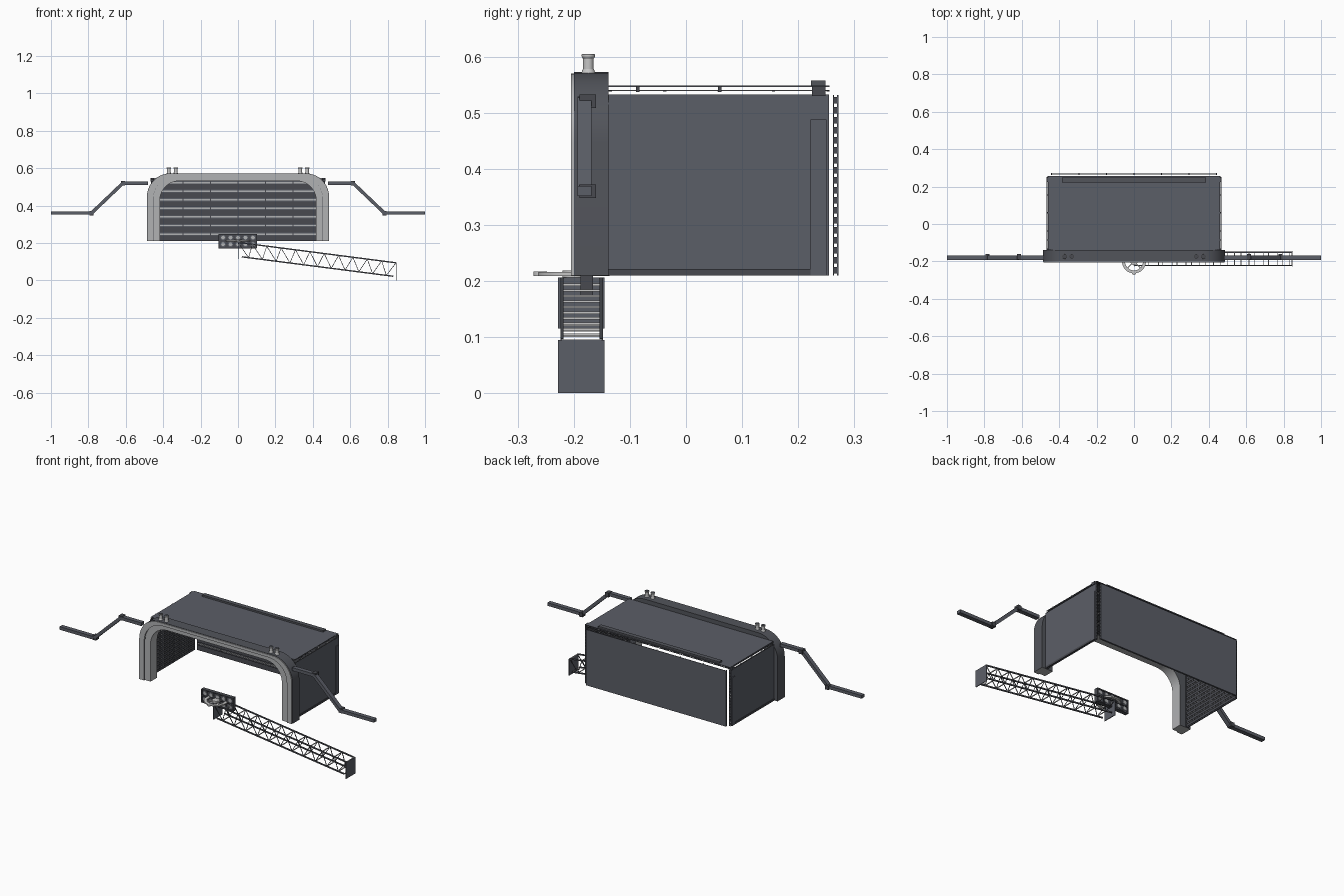
import bpy, bmesh, math
from mathutils import Vector, Matrix

if "Cube" in bpy.data.objects:
    bpy.data.objects.remove(bpy.data.objects["Cube"])


def material(name, rgb):
    m = bpy.data.materials.new(name)
    m.diffuse_color = (*rgb, 1)
    m.use_nodes = True
    m.node_tree.nodes["Principled BSDF"].inputs["Base Color"].default_value = m.diffuse_color
    return m


SLATE = material("slate panel", (0.105, 0.112, 0.135))
SHELL = material("dark slate", (0.085, 0.09, 0.105))
DARK = material("dark metal", (0.065, 0.068, 0.08))
LIGHT = material("light grey", (0.44, 0.445, 0.455))
PALE = material("pale metal", (0.56, 0.56, 0.56))


class Part:
    """Collects simple shapes into one mesh object."""
    def __init__(self, name, *mats):
        self.name, self.mats, self.bm = name, mats, bmesh.new()

    def box(self, x0, x1, y0, y1, z0, z1, mat=0):
        a, b = Vector((x0, y0, z0)), Vector((x1, y1, z1))
        size = [max(abs(s), 1e-4) for s in b - a]
        mtx = Matrix.Translation((a + b) / 2) @ Matrix.Diagonal((*size, 1))
        self.tag(bmesh.ops.create_cube(self.bm, size=1, matrix=mtx), mat)

    def beam(self, a, b, w, h, mat=0):
        # bar between two points, h measured across in the xz plane
        a, b = Vector(a), Vector(b)
        d = (b - a).normalized()
        side = Vector((0, 1, 0)) if abs(d.y) < 0.95 else Vector((1, 0, 0))
        up = d.cross(side).normalized()
        side = up.cross(d)
        rot = Matrix((d, side, up)).transposed().to_4x4()
        mtx = Matrix.Translation((a + b) / 2) @ rot @ Matrix.Diagonal(((b - a).length, w, h, 1))
        self.tag(bmesh.ops.create_cube(self.bm, size=1, matrix=mtx), mat)

    def cone(self, pos, r1, r2, depth, axis='Z', mat=0, seg=16):
        rot = Matrix.Rotation(math.pi / 2, 4, 'X') if axis == 'Y' else Matrix()
        self.tag(bmesh.ops.create_cone(self.bm, cap_ends=True, segments=seg, radius1=r1, radius2=r2,
                 depth=depth, matrix=Matrix.Translation(pos) @ rot), mat)

    def loft(self, rings, closed, rule=lambda n: 0):
        # rings of points, each ring is a closed cross-section
        vs = [[self.bm.verts.new(p) for p in r] for r in rings]
        n, k = len(vs), len(vs[0])
        faces = []
        for i in range(n if closed else n - 1):
            p, q = vs[i], vs[(i + 1) % n]
            for j in range(k):
                faces.append(self.bm.faces.new((p[j], p[(j + 1) % k], q[(j + 1) % k], q[j])))
        if not closed:
            faces += [self.bm.faces.new(vs[0]), self.bm.faces.new(vs[-1][::-1])]
        bmesh.ops.recalc_face_normals(self.bm, faces=faces)
        for f in faces:
            f.normal_update()
            f.material_index = rule(f.normal)

    def tag(self, res, mat):
        for v in res['verts']:
            for f in v.link_faces:
                f.material_index = mat

    def done(self, smooth=False):
        me = bpy.data.meshes.new(self.name)
        self.bm.to_mesh(me)
        self.bm.free()
        for m in self.mats:
            me.materials.append(m)
        ob = bpy.data.objects.new(self.name, me)
        bpy.context.collection.objects.link(ob)
        if smooth:
            bpy.ops.object.select_all(action='DESELECT')
            ob.select_set(True)
            bpy.context.view_layer.objects.active = ob
            bpy.ops.object.shade_smooth_by_angle(angle=math.radians(35))


def hoop_path(w, top, r, bottom=0.21, steps=10):
    pts = [(w, bottom)]
    for i in range(steps + 1):
        t = math.pi / 2 * i / steps
        pts.append((w - r + r * math.cos(t), top - r + r * math.sin(t)))
    return pts + [(-x, z) for x, z in reversed(pts)]


def hoop(name, outer, inner, y0, y1, rule):
    p = Part(name, SHELL, LIGHT)
    rings = [[(a[0], y0, a[1]), (a[0], y1, a[1]), (b[0], y1, b[1]), (b[0], y0, b[1])]
             for a, b in zip(hoop_path(*outer), hoop_path(*inner))]
    p.loft(rings, False, rule)
    p.done(True)


# front arch: dark shell, light front face, and a light liner set slightly back
hoop("arch_shell", (0.487, 0.572, 0.125), (0.452, 0.556, 0.115), -0.2, -0.138,
     lambda n: 1 if n.z < -0.9 else 0)
hoop("arch_face", (0.485, 0.57, 0.124), (0.454, 0.554, 0.116), -0.205, -0.2, lambda n: 1)
hoop("arch_liner", (0.452, 0.556, 0.115), (0.418, 0.532, 0.105), -0.198, -0.138,
     lambda n: 0 if n.y > 0.5 else 1)


def slatted_wall(name, fn, u0, u1, v0, v1, slats, posts, spacers):
    """Thin outer sheet with slats, posts and spacers behind it; fn maps (u, v, depth) to xyz."""
    p = Part(name, SLATE, DARK, LIGHT)

    def plate(ua, ub, va, vb, d0, d1, mat):
        a, b = fn(ua, va, d0), fn(ub, vb, d1)
        p.box(a[0], b[0], a[1], b[1], a[2], b[2], mat)

    plate(u0, u1, v0, v1, 0, 0.0025, 0)
    pitch = (v1 - v0) / slats
    for i in range(slats):
        v = v0 + i * pitch
        plate(u0, u1, v, v + pitch * 0.64, 0.008, 0.0095, 1)
        plate(u0 + 0.006, u1 - 0.006, v + pitch * 0.74, v + pitch * 0.9, 0.008, 0.0095, 2)
    for i in range(posts):
        u = u0 + 0.003 + (u1 - u0 - 0.006) * i / (posts - 1)
        plate(u - 0.003, u + 0.003, v0, v1, 0.0085, 0.0102, 1)
        for j in range(spacers):
            v = v0 + (j + 0.5) * (v1 - v0) / spacers
            plate(u - 0.003, u + 0.003, v - 0.006, v + 0.006, 0.0025, 0.0085, 1)
    p.done()


# back, side and roof panels
slatted_wall("back_wall", lambda u, v, d: (u, 0.272 - d, v), -0.445, 0.445, 0.21, 0.531, 7, 7, 18)
for s, side in ((1, "right"), (-1, "left")):
    slatted_wall(side + "_wall", lambda u, v, d: (s * (0.464 - d), u, v),
                 -0.138, 0.255, 0.21, 0.532, 14, 5, 18)
slatted_wall("roof", lambda u, v, d: (v, u, 0.548 - d), -0.138, 0.256, -0.459, 0.459, 14, 5, 0)

trim = Part("panel_trim", SLATE, DARK, SHELL)
for s in (1, -1):
    # raised rear corner post, bottom lip, low corner clamp and roof spacers
    trim.box(s * 0.463, s * 0.468, 0.222, 0.25, 0.21, 0.488)
    trim.box(s * 0.463, s * 0.467, -0.138, 0.235, 0.21, 0.221, 1)
    trim.box(s * 0.446, s * 0.467, 0.225, 0.249, 0.53, 0.547, 1)
    for y in (-0.086, 0.06):
        trim.box(s * 0.452, s * 0.462, y - 0.003, y + 0.003, 0.537, 0.547, 1)
# raised cross rib near the back of the roof
trim.box(-0.385, 0.385, 0.223, 0.249, 0.547, 0.5575, 2)
trim.done()

# flared stacks on top of the arch, open at the top
stacks = Part("stacks", PALE, DARK)
for x in (-0.37, -0.333, 0.333, 0.37):
    c = (x, -0.174)
    stacks.cone((*c, 0.574), 0.013, 0.0095, 0.008)
    stacks.cone((*c, 0.587), 0.0095, 0.0095, 0.022)
    stacks.cone((*c, 0.598), 0.0095, 0.012, 0.004)
    stacks.cone((*c, 0.602), 0.012, 0.012, 0.004)
    stacks.cone((*c, 0.604), 0.0105, 0.0105, 0.001, 'Z', 1)
stacks.done(True)

# cranked arms at both sides, with joint brackets behind
for s, side in ((1, "right"), (-1, "left")):
    arm = Part(side + "_arm", SLATE, DARK)
    pts = [(s * x, -0.1805, z) for x, z in ((0.48, 0.52), (0.615, 0.52), (0.783, 0.36), (1.0, 0.36))]
    for a, b in zip(pts, pts[1:]):
        arm.beam(a, b, 0.025, 0.018)
    for x, y, z in pts[1:3]:
        arm.box(x - 0.011, x + 0.011, -0.19, -0.16, z - 0.012, z + 0.012, 1)
    arm.done()

# lattice boom sloping down to the right
boom = Part("lattice_boom", SHELL, PALE)
BAYS = 11


def chord(t, top, y):
    if top:
        return Vector((0.845 * t, y, 0.203 - 0.109 * t))
    return Vector((0.02 + 0.81 * t, y, 0.126 - 0.104 * t))


ya, yb = -0.221, -0.151
for y in (ya, yb):
    for top in (True, False):
        boom.beam(chord(0, top, y), chord(1, top, y), 0.006, 0.007)
    for i in range(BAYS):
        t0, t1, tm = i / BAYS, (i + 1) / BAYS, (i + 0.5) / BAYS
        boom.beam(chord(t0, True, y), chord(tm, False, y), 0.003, 0.003)
        boom.beam(chord(tm, False, y), chord(t1, True, y), 0.003, 0.003)
for i in range(BAYS + 1):
    for top in (True, False):
        t = min(1, (i + (0 if top else 0.5)) / BAYS)
        boom.beam(chord(t, top, ya), chord(t, top, yb), 0.004, 0.004, 1)
boom.done()

plates = Part("boom_end_plates", SLATE)
plates.box(0.0, 0.004, -0.228, -0.145, 0.115, 0.206)
plates.box(0.844, 0.848, -0.228, -0.145, 0.0, 0.095)
plates.done()

# perforated carriage plate with two rows of rollers
carriage = Part("carriage_plate", DARK, SLATE, LIGHT)
carriage.box(-0.103, 0.1, -0.182, -0.172, 0.172, 0.248)
for z in (0.174, 0.211, 0.246):
    carriage.box(-0.103, 0.1, -0.188, -0.166, z - 0.003, z + 0.003)
for x in (-0.101, 0.098):
    carriage.box(x - 0.003, x + 0.003, -0.188, -0.166, 0.172, 0.248)
for i in range(5):
    for z in (0.193, 0.229):
        x = -0.08 + 0.04 * i
        carriage.cone((x, -0.177, z), 0.015, 0.015, 0.018, 'Y', 1)
        carriage.cone((x, -0.177, z), 0.01, 0.01, 0.021, 'Y', 2, 12)
carriage.done(True)

# turntable ring with spokes, hub and front lug
ring = Part("turntable_ring", PALE)
rings = []
for i in range(32):
    a = 2 * math.pi * i / 32
    rings.append([(r * math.cos(a), -0.2 + r * math.sin(a), z)
                  for r, z in ((0.048, 0.209), (0.064, 0.209), (0.064, 0.216), (0.048, 0.216))])
ring.loft(rings, True)
for i in range(4):
    a = math.pi * (i + 0.5) / 2
    ring.beam((0, -0.2, 0.2125), (0.052 * math.cos(a), -0.2 + 0.052 * math.sin(a), 0.2125), 0.006, 0.005)
ring.cone((0, -0.2, 0.2125), 0.02, 0.02, 0.012)
ring.cone((0, -0.26, 0.2125), 0.012, 0.012, 0.008)
ring.done(True)
